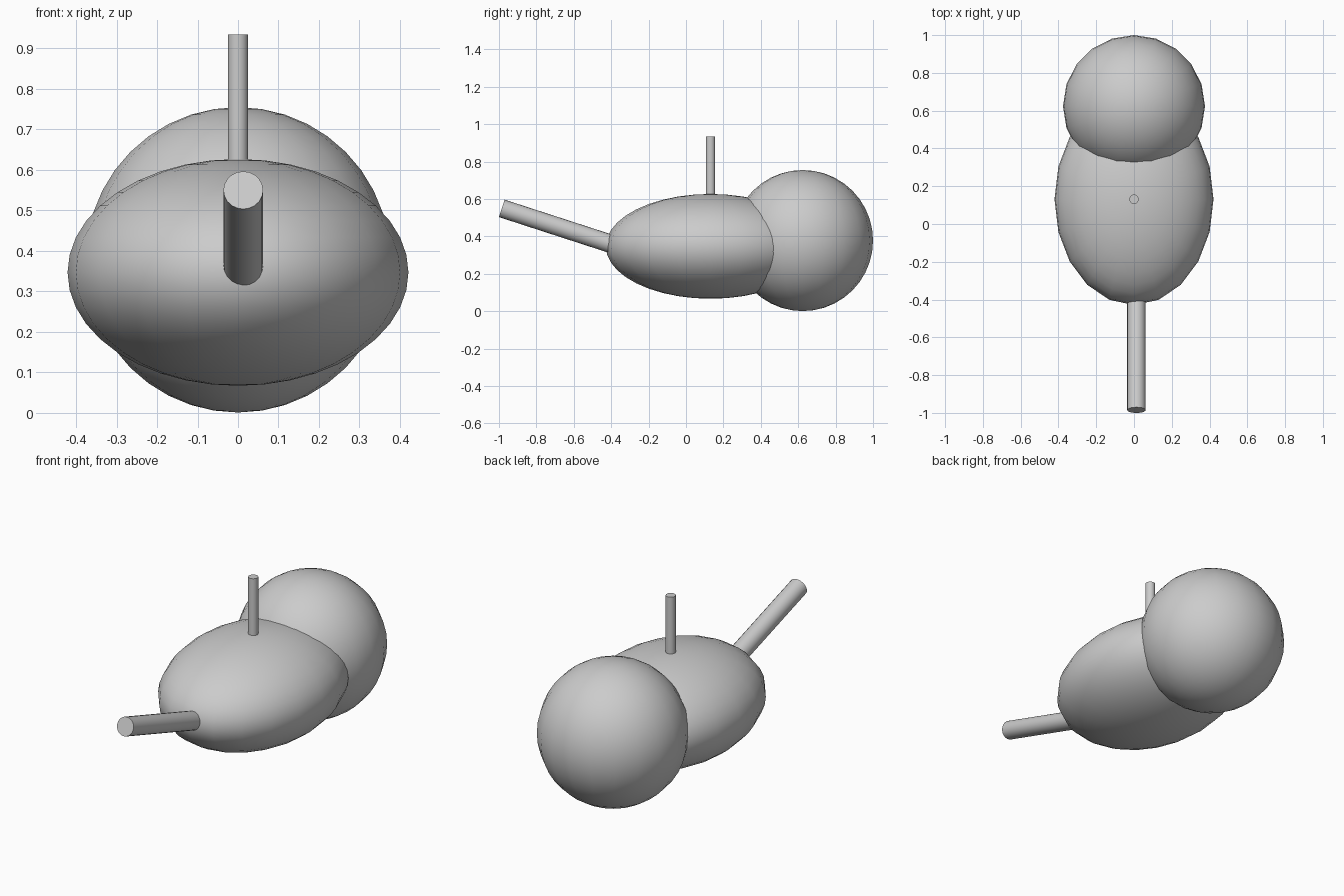
import bpy
from math import radians
from mathutils import Vector

if "Cube" in bpy.data.objects:
    bpy.data.objects.remove(bpy.data.objects["Cube"])


def finish(ob, name):
    ob.name = name
    ob.data.name = name
    bpy.ops.object.shade_smooth_by_angle(angle=radians(40))


def ellipsoid(name, centre, radii):
    bpy.ops.mesh.primitive_uv_sphere_add(segments=20, ring_count=20, radius=1,
                                         location=centre)
    ob = bpy.context.object
    ob.scale = radii
    bpy.ops.object.transform_apply(location=False, rotation=False, scale=True)
    finish(ob, name)


def rod(name, start, end, radius):
    a, b = Vector(start), Vector(end)
    axis = b - a
    bpy.ops.mesh.primitive_cylinder_add(vertices=20, radius=radius,
                                        depth=axis.length, location=(a + b) / 2)
    ob = bpy.context.object
    ob.rotation_euler = axis.to_track_quat('Z', 'Y').to_euler()
    finish(ob, name)


# Flattened main body
ellipsoid("body", (0, 0.131, 0.347), (0.421, 0.56, 0.28))

# Round ball at the back
ellipsoid("rear_ball", (0, 0.624, 0.378), (0.376, 0.376, 0.377))

# Upright thin post on top of the body
rod("top_post", (0, 0.131, 0.56), (0, 0.131, 0.934), 0.025)

# Sloping front rod, tilted 18 degrees up and set slightly off centre
rod("front_rod", (0.013, -0.32, 0.334), (0.013, -0.985, 0.55), 0.049)
